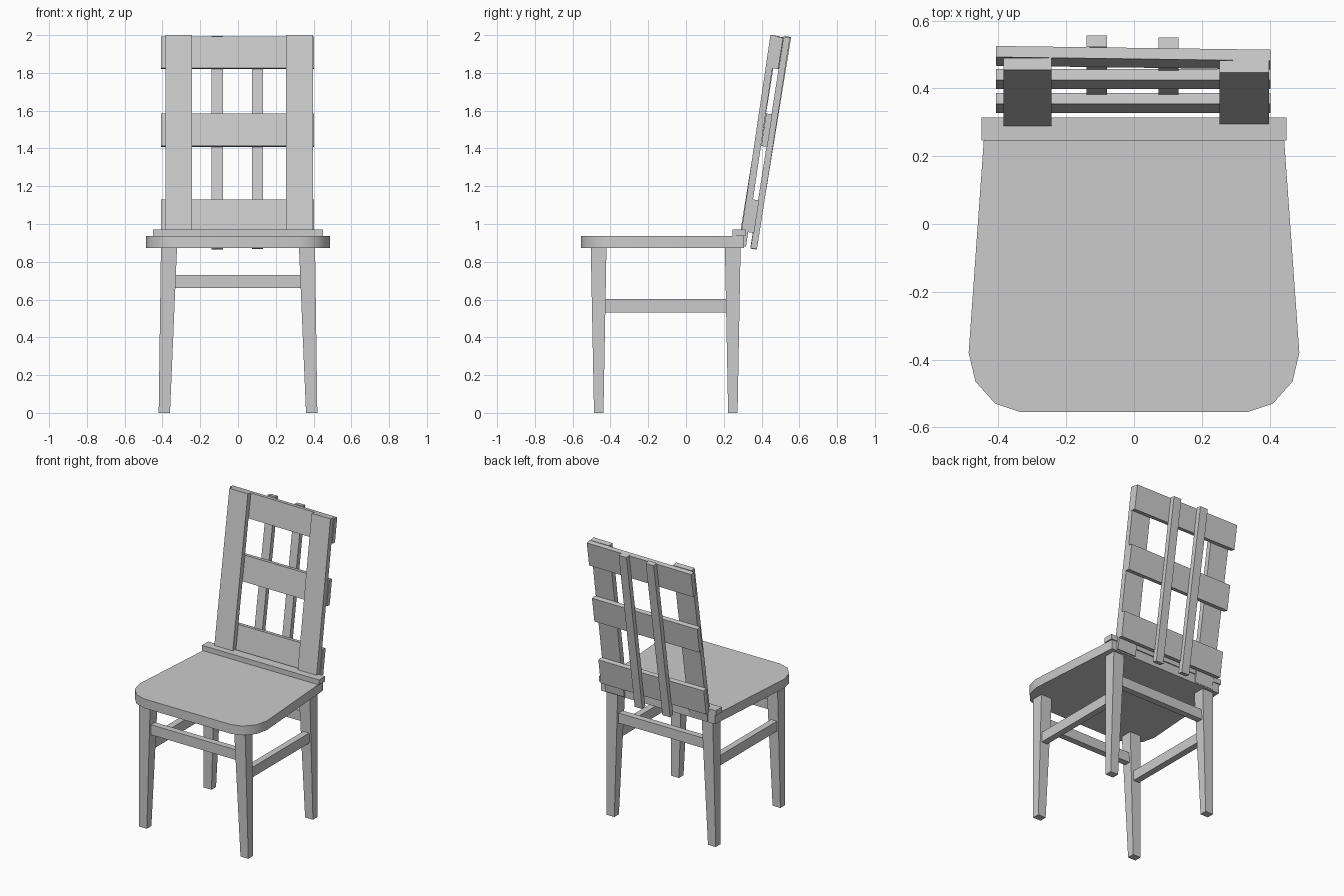
import bpy, math
from mathutils import Vector

if "Cube" in bpy.data.objects:
    bpy.data.objects.remove(bpy.data.objects["Cube"])

BOX_FACES = [(0, 3, 2, 1), (4, 5, 6, 7), (0, 1, 5, 4), (1, 2, 6, 5), (2, 3, 7, 6), (3, 0, 4, 7)]


def mesh_object(name, verts, faces):
    mesh = bpy.data.meshes.new(name)
    mesh.from_pydata([tuple(v) for v in verts], [], faces)
    mesh.update()
    ob = bpy.data.objects.new(name, mesh)
    bpy.context.collection.objects.link(ob)
    return ob


def frustum(name, bottom, top, z0, z1):
    """Box with separate (x0, x1, y0, y1) rectangles at bottom and top."""
    verts = []
    for (x0, x1, y0, y1), z in ((bottom, z0), (top, z1)):
        xa, xb = sorted((x0, x1))
        verts += [(xa, y0, z), (xb, y0, z), (xb, y1, z), (xa, y1, z)]
    return mesh_object(name, verts, BOX_FACES)


def box(name, x0, x1, y0, y1, z0, z1):
    return frustum(name, (x0, x1, y0, y1), (x0, x1, y0, y1), z0, z1)


def leaning_board(name, x0, x1, low, high, thick, skew=0.0):
    """Board whose front face runs from low (y, z) to high (y, z); skew shifts y at the right end."""
    along = Vector((0, high[0] - low[0], high[1] - low[1])).normalized()
    back = Vector((0, along.z, -along.y)) * thick
    verts = []
    for y, z in (low, high):
        a = Vector((x0, y - skew / 2, z))
        b = Vector((x1, y + skew / 2, z))
        verts += [a, b, b + back, a + back]
    return mesh_object(name, verts, BOX_FACES)


# Seat: tapered plank with rounded front corners
half = [(0.335, -0.555), (0.41, -0.53), (0.468, -0.465), (0.488, -0.38), (0.439, 0.308)]
outline = half + [(-x, y) for x, y in reversed(half)]
n = len(outline)
verts = [(x, y, z) for z in (0.872, 0.936) for x, y in outline]
faces = [tuple(reversed(range(n))), tuple(range(n, 2 * n))]
faces += [(i, (i + 1) % n, n + (i + 1) % n, n + i) for i in range(n)]
seat = mesh_object("seat", verts, faces)
bpy.context.view_layer.objects.active = seat
seat.select_set(True)
bpy.ops.object.shade_smooth_by_angle(angle=math.radians(40))

# Bar along the rear of the seat
box("seat_back_bar", -0.45, 0.45, 0.247, 0.315, 0.936, 0.971)

# Tapered legs and side stretchers
for side, s in (("left", -1), ("right", 1)):
    for end, yb, yt in (("front", (-0.487, -0.437), (-0.504, -0.421)),
                        ("back", (0.223, 0.273), (0.206, 0.289))):
        frustum(f"{end}_leg_{side}", (s * 0.36, s * 0.42, *yb), (s * 0.323, s * 0.408, *yt), 0, 0.872)
    box(f"side_stretcher_{side}", s * 0.355, s * 0.4, -0.45, 0.24, 0.532, 0.602)

# Front and back stretchers
for end, y in (("front", -0.462), ("back", 0.248)):
    box(f"{end}_stretcher", -0.35, 0.35, y - 0.022, y + 0.022, 0.66, 0.73)

# Backrest posts
leaning_board("back_post_left", -0.385, -0.243, (0.276, 0.885), (0.455, 2.0), 0.035)
leaning_board("back_post_right", 0.253, 0.398, (0.282, 0.885), (0.447, 2.0), 0.036)

# Horizontal backrest rails
for name, z0, z1, skew in (("top", 1.825, 1.992, -0.011), ("middle", 1.413, 1.585, 0), ("lower", 0.957, 1.13, 0)):
    def lean(z):
        return 0.487 + (z - 1.99) * 0.154
    leaning_board(f"{name}_back_rail", -0.407, 0.403, (lean(z0), z0), (lean(z1), z1), 0.033, skew)

# Thin vertical slats behind the rails
leaning_board("back_slat_left", -0.14, -0.08, (0.340, 0.870), (0.523, 1.995), 0.034)
leaning_board("back_slat_right", 0.073, 0.132, (0.342, 0.872), (0.517, 1.992), 0.034)
